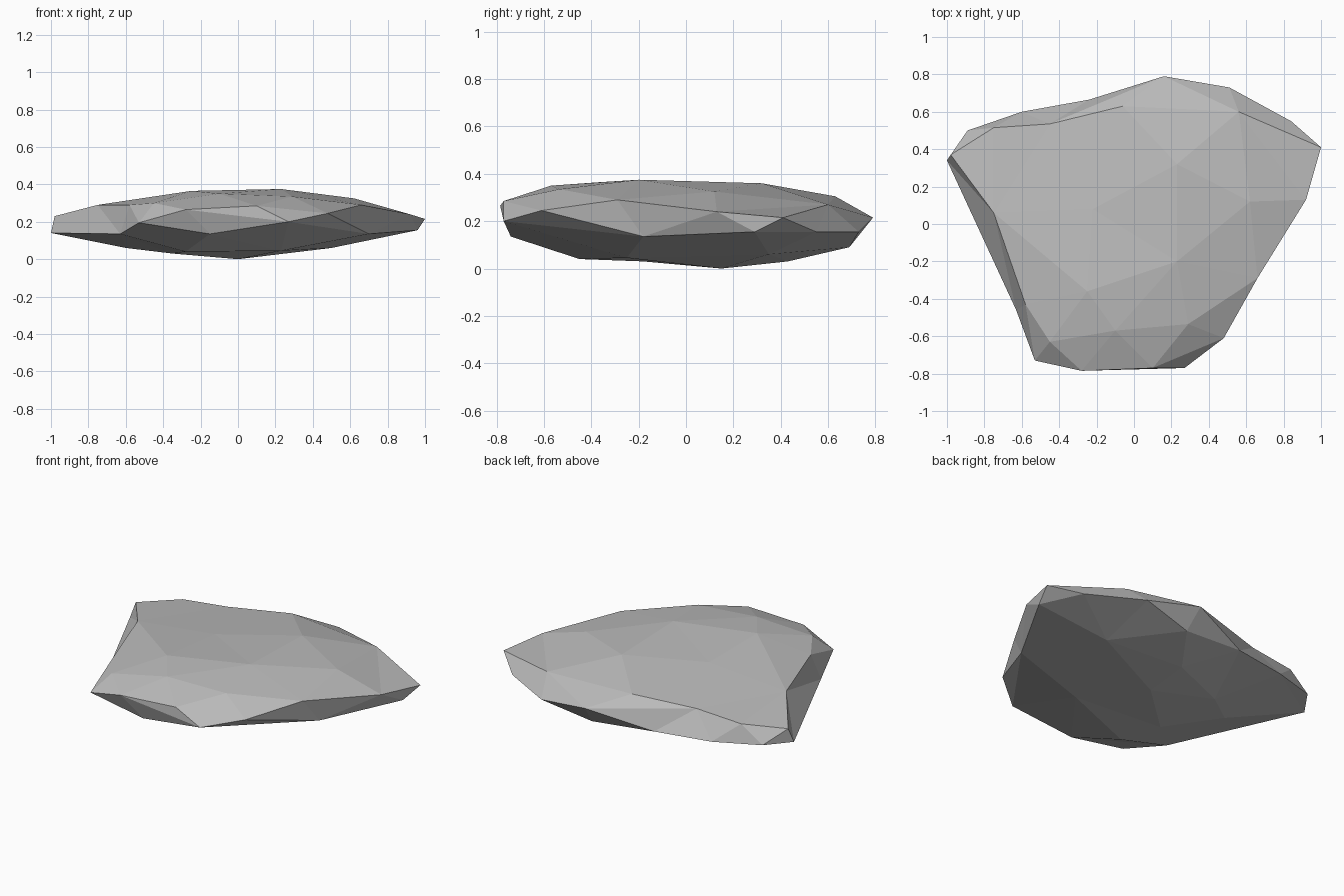
import bpy
import bmesh
from mathutils import Vector

default_cube = bpy.data.objects.get("Cube")
if default_cube:
    bpy.data.objects.remove(default_cube, do_unlink=True)

# Corner points of the stone, in hundredths of a unit
upper_rim = [
    (-98, 37, 23), (-75, 6, 29), (-58, -43, 29), (-45, -63, 30),
    (-28, -78.5, 26.5), (10, -77, 28.5), (48, -61, 24.5), (66, -29, 29),
    (92, 13, 24), (100, 41, 21.5), (56, 60, 27), (16, 79, 21.5),
    (-6, 63, 30.5), (-45, 53.5, 28), (-75, 51.5, 25.5),
]
lower_rim = [
    (-100, 34, 14), (-63, -46, 13.5), (-53, -73, 19.5), (-15, -74, 13.5),
    (27, -77, 20), (70, -18, 13.5), (96, 29, 15.5), (84, 55, 15.5),
    (51, 73, 15.5), (-24, 66.5, 12.7), (-60, 60, 13.3), (-89, 50, 15),
]
crown = [
    (-25, -36, 36.5), (-10, -57, 35), (29, -53.5, 33.5), (23, -20, 37.5),
    (-22, 8, 34), (23, 32, 36), (62, 12, 32.5),
]
belly = [
    (50, 35, 6), (18, 69, 9), (0, 43, 3), (0, 15, 0), (-35, -18, 3),
    (-40, 25, 4.5), (-28, -45, 4), (23, -25, 4.5), (-60, 10, 6),
]

CENTRE = Vector((0.0, 0.0, 0.19))
RADII = Vector((1.0, 0.8, 0.19))


def make_material(name, colour):
    """Plain matte material with matching viewport and render colour."""
    material = bpy.data.materials.new(name)
    material.use_nodes = True
    material.diffuse_color = colour
    shader = material.node_tree.nodes["Principled BSDF"]
    shader.inputs["Base Color"].default_value = colour
    shader.inputs["Roughness"].default_value = 0.9
    return material


def direction_on_sphere(point):
    """Project a corner onto a unit sphere so every corner joins the hull."""
    offset = point - CENTRE
    return Vector([o / r for o, r in zip(offset, RADII)]).normalized()


def make_faceted_stone(name, corners, material):
    """Wrap the corners on a sphere, then settle them into the flat shape."""
    bm = bmesh.new()
    target = {}
    for corner in corners:
        vert = bm.verts.new(direction_on_sphere(corner))
        target[vert] = corner
    bmesh.ops.convex_hull(bm, input=list(bm.verts))
    for vert in bm.verts:
        vert.co = target[vert]
    bmesh.ops.recalc_face_normals(bm, faces=list(bm.faces))
    for face in bm.faces:
        face.smooth = False

    mesh = bpy.data.meshes.new(name)
    bm.to_mesh(mesh)
    bm.free()
    mesh.materials.append(material)
    stone = bpy.data.objects.new(name, mesh)
    bpy.context.collection.objects.link(stone)
    return stone


# Flat stone slab
stone_grey = make_material("stone grey", (0.5, 0.5, 0.5, 1.0))
corners = [Vector(p) / 100 for p in upper_rim + lower_rim + crown + belly]
make_faceted_stone("flat_stone", corners, stone_grey)
